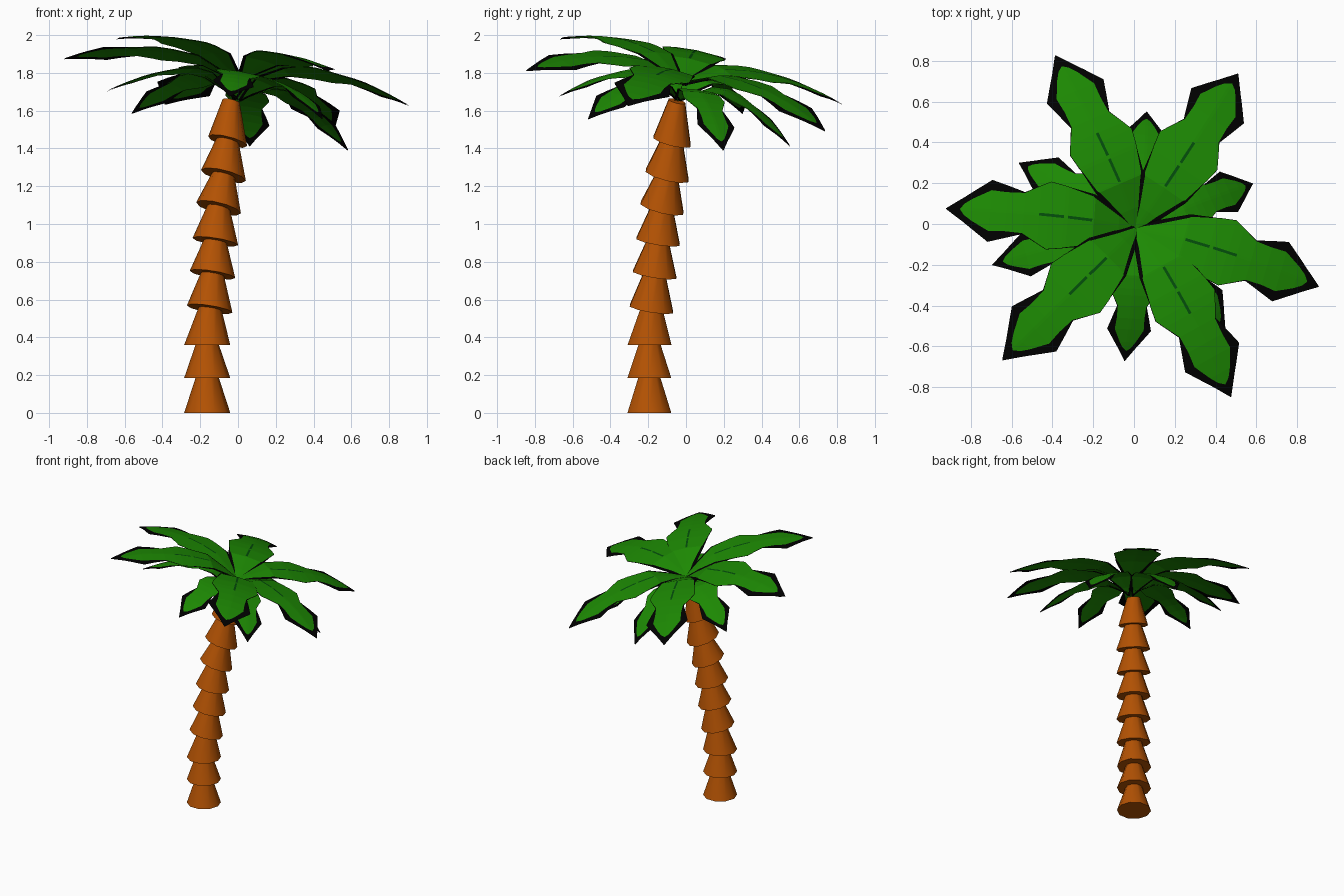
import bpy, bmesh, math
from mathutils import Vector, Matrix

if "Cube" in bpy.data.objects:
    bpy.data.objects.remove(bpy.data.objects["Cube"])


def material(name, rgb):
    m = bpy.data.materials.new(name)
    m.diffuse_color = (*rgb, 1)
    m.use_nodes = True
    m.node_tree.nodes["Principled BSDF"].inputs["Base Color"].default_value = m.diffuse_color
    return m


BARK = material("orange bark", (0.45, 0.084, 0.001))
GREEN = material("leaf green", (0.012, 0.25, 0.001))
DARK = material("dark vein green", (0.001, 0.075, 0.003))
BLACK = material("black edge", (0.0, 0.0, 0.0))


def make_object(name, bm, mats):
    me = bpy.data.meshes.new(name)
    bm.to_mesh(me)
    bm.free()
    for m in mats:
        me.materials.append(m)
    ob = bpy.data.objects.new(name, me)
    bpy.context.collection.objects.link(ob)
    return ob


# Trunk: stacked tapered segments, (centre x, y, z, lean of the ring)
SIDES = 10
PATH = [(-.163, -.194, 0, 0), (-.163, -.194, .185, 0), (-.163, -.193, .36, 0),
        (-.15, -.183, .55, .16), (-.135, -.166, .733, .16), (-.12, -.148, .907, .16),
        (-.103, -.127, 1.085, .25), (-.077, -.10, 1.257, .25), (-.055, -.074, 1.438, .25),
        (-.036, -.048, 1.65, .2)]


def ring(bm, centre, radius, lean):
    q = Vector((0, 0, 1)).rotation_difference(Vector((lean, lean, 1)))
    out = []
    for k in range(SIDES):
        a = math.tau * k / SIDES
        out.append(bm.verts.new(centre + q @ Vector((radius * math.cos(a), radius * math.sin(a), 0))))
    return out


for i in range(len(PATH) - 1):
    last = i == len(PATH) - 2
    low, high = Vector(PATH[i][:3]), Vector(PATH[i + 1][:3])
    bm = bmesh.new()
    a = ring(bm, low, .106 if last else .122, PATH[i][3])
    b = ring(bm, low.lerp(high, 1 if last else 1.25), .047, PATH[i][3])
    bm.faces.new(a[::-1])
    bm.faces.new(b)
    for k in range(SIDES):
        n = (k + 1) % SIDES
        bm.faces.new((a[k], a[n], b[n], b[k]))
    ob = make_object(f"trunk_segment_{i + 1}", bm, [BARK])
    bpy.ops.object.select_all(action='DESELECT')
    ob.select_set(True)
    bpy.context.view_layer.objects.active = ob
    bpy.ops.object.shade_smooth_by_angle(angle=math.radians(45))

# Crown frame, tilted with the trunk
TILT = Vector((0, 0, 1)).rotation_difference(Vector((.18, .195, 1))).to_matrix().to_4x4()
CROWN = Matrix.Translation((.02, -.015, 1.80)) @ TILT

# Leaf outline: (fraction of length, half width, black border width)
OUTLINE = [(0, .03, .02), (.1, .07, .022), (.24, .13, .018), (.25, .132, .012),
           (.38, .152, .002), (.40, .157, .002), (.48, .17, .002), (.53, .145, .002),
           (.61, .105, .004), (.70, .132, .034), (.78, .155, .052), (.87, .092, .036),
           (.91, .063, .034), (.932, .048, .047), (1, .002, .0015)]


def leaf(name, angle, length, scale, droop, lift, vein):
    bm = bmesh.new()
    top, under = [], []
    for t, w, edge in OUTLINE:
        w, edge = w * scale, edge * scale
        g = w - edge
        m = min(.007, g * .5)
        z = droop(t) + lift
        for rows, dz in ((top, 0), (under, -.004)):
            rows.append([bm.verts.new((t * length, y, z - .06 * abs(y) + dz))
                         for y in (-w, -g, -m, m, g, w)])
    for i in range(len(OUTLINE) - 1):
        mid = (OUTLINE[i][0] + OUTLINE[i + 1][0]) / 2
        for j in range(5):
            # Black rim, green blade, broken dark vein on the upper side
            f = bm.faces.new((top[i][j], top[i + 1][j], top[i + 1][j + 1], top[i][j + 1]))
            u = bm.faces.new((under[i][j], under[i][j + 1], under[i + 1][j + 1], under[i + 1][j]))
            if j in (0, 4) or mid > .932:
                f.material_index = u.material_index = 2
            elif vein and j == 2 and .25 < mid < .53 and not .38 < mid < .40:
                f.material_index = 1
    ob = make_object(name, bm, [GREEN, DARK, BLACK])
    ob.matrix_world = CROWN @ Matrix.Rotation(math.radians(angle), 4, 'Z')


# Large upper leaves, dipping into the heart of the crown
for i, ang in enumerate((174.5, 114, 56.4, -16.5, -60.9, -135.5)):
    leaf(f"upper_leaf_{i + 1}", ang, .945, 1,
         lambda t: .25 * t - .3225 * t * t - .06 * max(0, 1 - t / .24), .002 * i, True)

# Small lower leaves, rising from the trunk top and drooping more
for i, (ang, size) in enumerate(((81, .635), (24, .68), (-44, .655),
                                 (-93, .62), (-167.5, .70), (146.5, .65))):
    leaf(f"lower_leaf_{i + 1}", ang, size, .7,
         lambda t: -.03 + .08 * t - .308 * t * t - .12 * max(0, 1 - t / .3), .002 * i, False)
